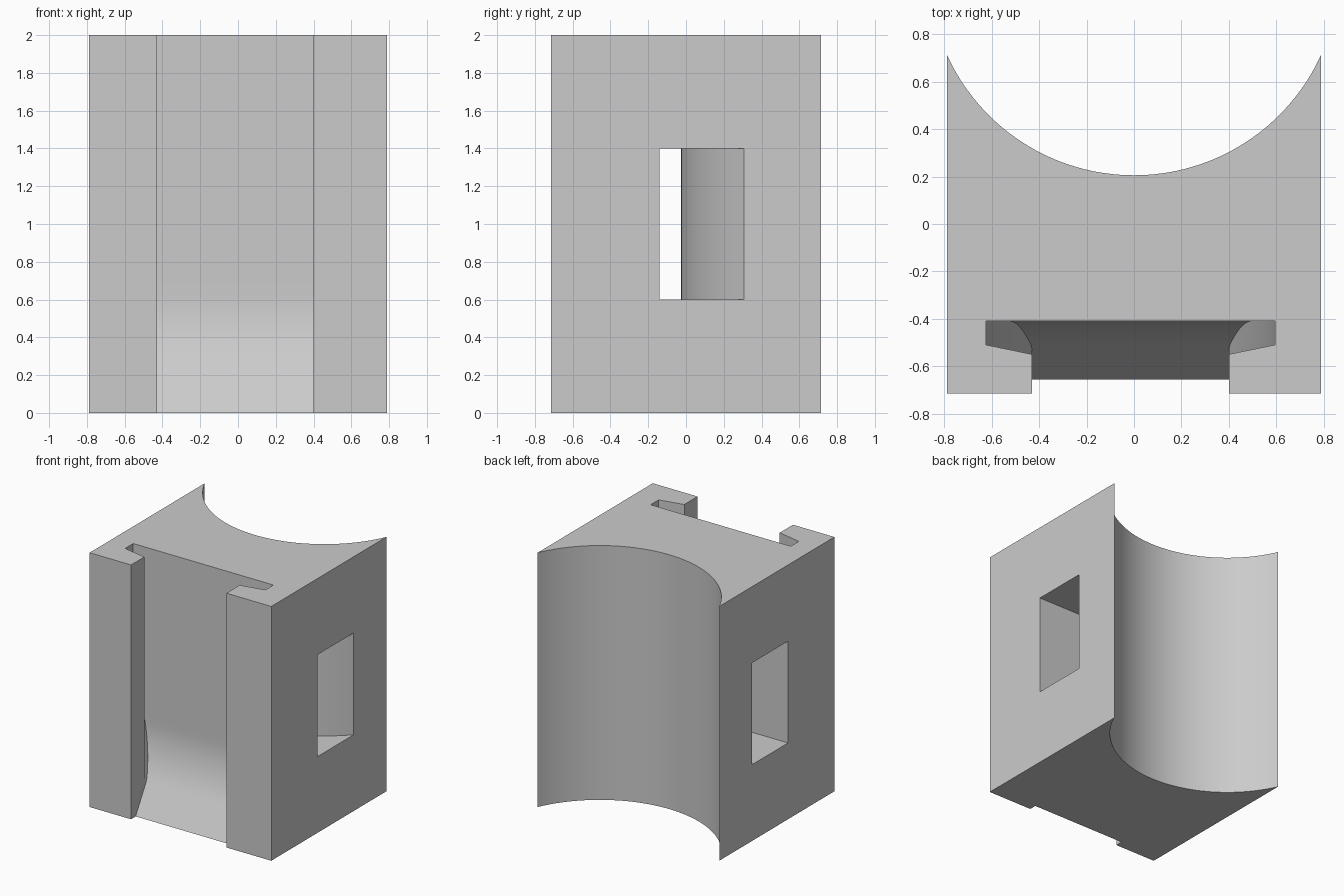
import bpy, bmesh, math

if "Cube" in bpy.data.objects:
    bpy.data.objects.remove(bpy.data.objects["Cube"], do_unlink=True)

GREY = (0.6, 0.6, 0.6, 1)
W, D, H = 0.79, 0.715, 2.0      # half width, half depth, height
ARC_Y = 1.073                   # centre of the round back
MID = -0.015                    # middle of the slot

grey = bpy.data.materials.new("plain grey")
grey.use_nodes = True
grey.diffuse_color = GREY
grey.node_tree.nodes["Principled BSDF"].inputs["Base Color"].default_value = GREY


def loft(name, rings):
    """Closed solid through rings of equal point count."""
    bm = bmesh.new()
    rows = [[bm.verts.new(p) for p in ring] for ring in rings]
    n = len(rows[0])
    for a, b in zip(rows, rows[1:]):
        for i in range(n):
            j = (i + 1) % n
            bm.faces.new((a[i], a[j], b[j], b[i]))
    bm.faces.new(rows[0][::-1])
    bm.faces.new(rows[-1])
    bmesh.ops.recalc_face_normals(bm, faces=bm.faces)
    mesh = bpy.data.meshes.new(name)
    bm.to_mesh(mesh)
    bm.free()
    mesh.materials.append(grey)
    obj = bpy.data.objects.new(name, mesh)
    bpy.context.collection.objects.link(obj)
    return obj


def prism(name, outline, z0, z1):
    return loft(name, [[(x, y, z) for x, y in outline] for z in (z0, z1)])


def arc(half, edge_y, steps=64):
    """Bowed line from +half to -half, both ends at edge_y."""
    r = math.hypot(half, ARC_Y - edge_y)
    a = math.asin(half / r)
    angles = [a - 2 * a * i / steps for i in range(steps + 1)]
    return [(r * math.sin(t), ARC_Y - r * math.cos(t)) for t in angles]


def cut(body, cutter):
    cutter.hide_render = True
    mod = body.modifiers.new("cut", "BOOLEAN")
    mod.operation = "DIFFERENCE"
    mod.solver = "EXACT"
    mod.object = cutter
    bpy.context.view_layer.objects.active = body
    bpy.ops.object.modifier_apply(modifier=mod.name)
    bpy.data.objects.remove(cutter, do_unlink=True)


# Slot floor: upright, then curving forward into a straight ramp
def floor_y(z, top=0.64, r=0.82, low=0.22):
    if z >= top:
        return -0.41
    d = top - max(z, low)
    drop = r - math.sqrt(r * r - d * d)
    slope = d / math.sqrt(r * r - d * d)
    return -0.41 - drop - slope * max(0, low - z)


# Slot section with undercuts that narrow toward the bottom
def slot_ring(z):
    back = floor_y(z)
    inner = 0.415
    w = max(inner + 0.001, 0.61 - 0.0914 * max(0, 1.69 - z) ** 2)
    lip = min(-0.55, back - 0.02)
    lip_out = min(-0.55 + 0.04 * (w - inner) / 0.195, back - 0.01)
    side = [(w, back), (w, lip_out), (inner, lip), (inner, -1)]
    pts = side + [(-x, y) for x, y in reversed(side)]
    return [(MID + x, y, z) for x, y in pts]


# Main block with a concave round back
body = prism("holder_body", [(-W, -D), (W, -D)] + arc(W, D), 0, H)

# Undercut slot in the front
levels = [-0.1, 0.0] + [0.22 + 0.42 * i / 16 for i in range(17)]
levels += [0.64 + 1.05 * i / 16 for i in range(1, 17)] + [H + 0.1]
cut(body, loft("slot_cutter", [slot_ring(z) for z in levels]))

# Strap passage from side to side: flat front wall, bowed back wall
ends = arc(W + 0.1, ARC_Y - math.sqrt(1.1 ** 2 - (W + 0.1) ** 2))
cut(body, prism("passage_cutter", [(-W - 0.1, -0.14), (W + 0.1, -0.14)] + ends, 0.6, 1.4))

# Smooth curves, sharp corners
bpy.ops.object.select_all(action="DESELECT")
body.select_set(True)
bpy.context.view_layer.objects.active = body
bpy.ops.object.shade_smooth_by_angle(angle=math.radians(20))
